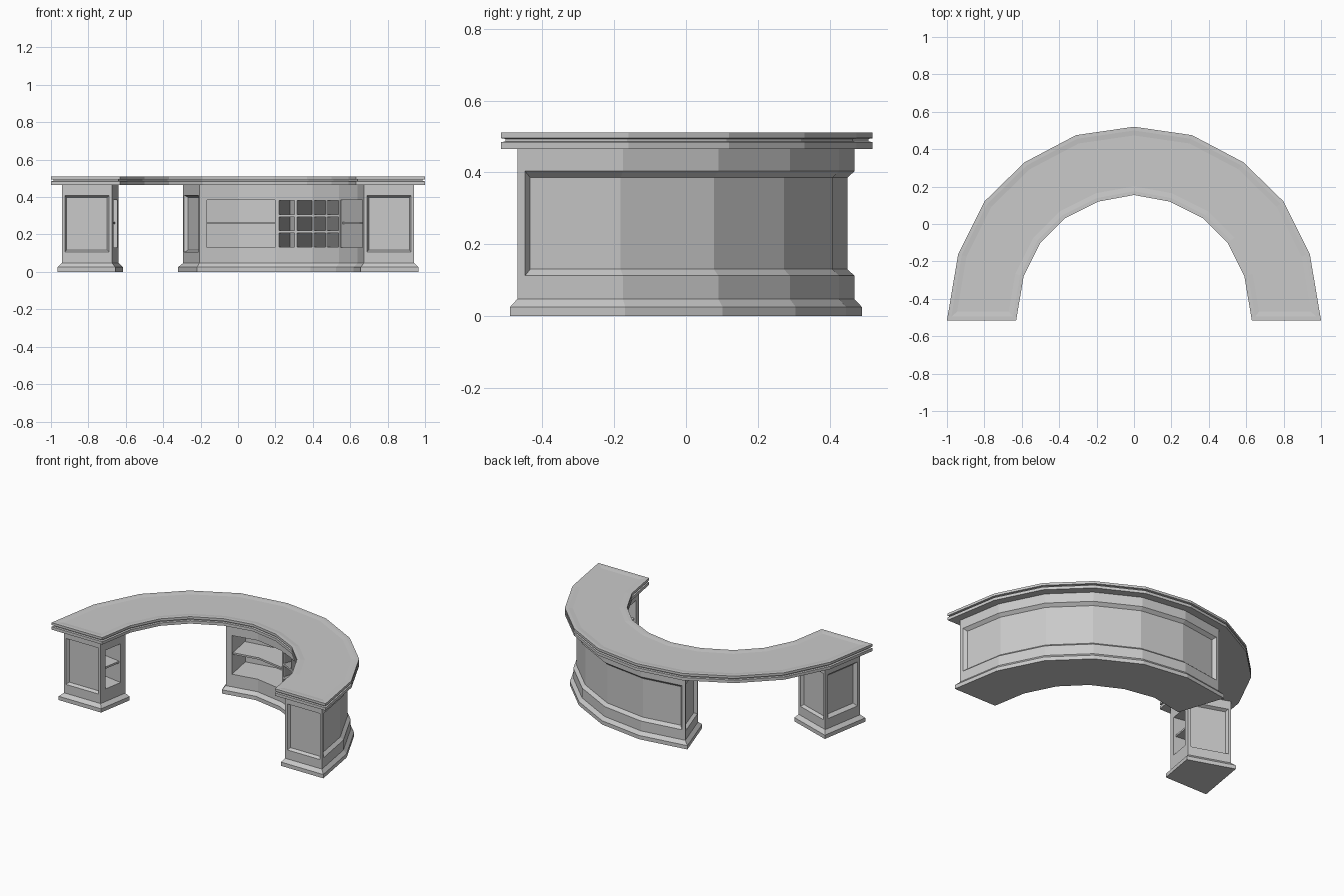
import bpy, bmesh
from mathutils import Vector

cube = bpy.data.objects.get("Cube")
if cube:
    bpy.data.objects.remove(cube)


def material(name, value):
    m = bpy.data.materials.new(name)
    m.use_nodes = True
    colour = (value, value, value, 1)
    m.diffuse_color = colour
    m.node_tree.nodes["Principled BSDF"].inputs["Base Color"].default_value = colour
    return m


GREY = material("plain grey", 0.59)
DARK = material("dark cubby grey", 0.34)

# Half outlines of the counter, from the open end to the centre of the back
OUTER = [(1, -.515), (.94, -.16), (.8, .12), (.585, .33), (.31, .475), (0, .52)]
INNER = [(.63, -.515), (.59, -.28), (.5, -.1), (.37, .03), (.19, .12), (0, .155)]


def mirrored(half):
    left = [Vector((-x, y)) for x, y in half]
    return left + [Vector(p) for p in half[-2::-1]]


outer, inner = mirrored(OUTER), mirrored(INNER)


def point(s, t):
    """Plan position at station s, fraction t from inner to outer edge."""
    i = max(0, min(int(s), len(outer) - 2))
    f = s - i
    return inner[i].lerp(inner[i + 1], f).lerp(outer[i].lerp(outer[i + 1], f), t)


def plan(stations, t0=0, t1=1):
    return [point(s, t1) for s in reversed(stations)] + [point(s, t0) for s in stations]


def offset(poly, dists):
    """Move every edge of a counter-clockwise outline inwards and mitre the corners."""
    n = len(poly)
    result = []
    for i in range(n):
        a = (poly[i] - poly[i - 1]).normalized()
        b = (poly[(i + 1) % n] - poly[i]).normalized()
        na, nb = Vector((-a.y, a.x)), Vector((-b.y, b.x))
        da, db = dists[i - 1], dists[i]
        det = na.x * nb.y - na.y * nb.x
        if abs(det) < 1e-4:
            move = na * da
        else:
            move = Vector(((da * nb.y - db * na.y) / det, (db * na.x - da * nb.x) / det))
        result.append(poly[i] + move)
    return result


def loft(poly, profile):
    """Stack offset outlines; returns the mesh, rows of side faces and the top."""
    bm = bmesh.new()
    n = len(poly)
    rings = [[bm.verts.new((p.x, p.y, z)) for p in offset(poly, [d] * n)] for d, z in profile]
    bm.faces.new(rings[0][::-1])
    rows = [[bm.faces.new((a[k], a[(k + 1) % n], b[(k + 1) % n], b[k])) for k in range(n)]
            for a, b in zip(rings, rings[1:])]
    top = bm.faces.new(rings[-1])
    bm.normal_update()
    return bm, rows, top


def finish(bm, name, mat=GREY):
    mesh = bpy.data.meshes.new(name)
    bm.to_mesh(mesh)
    bm.free()
    mesh.materials.append(mat)
    obj = bpy.data.objects.new(name, mesh)
    bpy.context.collection.objects.link(obj)
    return obj


def inset(bm, faces, width, depth=0):
    bmesh.ops.inset_region(bm, faces=faces, thickness=width, depth=depth,
                           use_even_offset=True, use_boundary=True)
    bm.normal_update()


def slab(name, stations, t0, t1, z0, z1, mat=GREY):
    bm, _, _ = loft(plan(stations, t0, t1), [(0, z0), (0, z1)])
    return finish(bm, name, mat)


def cabinet(name, a, b, pocket_depth):
    """Plinth and body with recessed panels outside and an open bay inside."""
    n = b - a
    end_a = .045 if a == 0 else 0
    end_b = .045 if b == len(outer) - 1 else 0
    body = offset(plan(list(range(a, b + 1))), [.05] * n + [end_a] + [.05] * n + [end_b])
    profile = [(-.02, 0), (-.02, .025), (0, .047), (0, .09), (0, .425), (0, .47)]
    bm, rows, _ = loft(body, profile)
    row = rows[3]
    for panel, frame, bevel in ((row[:n], .022, .018), ([row[n]], .016, .01),
                                ([row[2 * n + 1]], .016, .01)):
        inset(bm, panel, frame)
        inset(bm, panel, bevel, -.02)
    bay = row[n + 1:2 * n + 1]
    inset(bm, bay, .04)
    inset(bm, bay, .001, -pocket_depth)
    for v in {v for f in bay for v in f.verts}:
        v.co.y = max(v.co.y, -.43)
    finish(bm, name)


# Counter top with grooved edge and a gently sunken writing surface
bm, _, top = loft(plan(list(range(len(outer)))),
                  [(0, .465), (0, .484), (.012, .486), (.012, .493), (0, .495), (0, .511)])
inset(bm, [top], .02)
inset(bm, [top], .026, -.003)
finish(bm, "counter_top")

# Small pedestal and long curved cabinet
cabinet("pedestal", 0, 1, .19)
cabinet("curved_cabinet", 4, 10, .19)

# Shelves in the open bays
slab("pedestal_shelf", [.36, .86], .17, .64, .255, .267)
slab("back_shelf", [4.13, 5, 6], .17, .64, .255, .267)
slab("side_shelf", [8, 9, 9.66], .17, .64, .255, .267)

# Cubby grid: dark compartments behind a light face frame
span = [6.03, 7, 8]
slab("cubby_back", span, .6, .62, .12, .395, DARK)
for part, t0, t1, mat in (("frame", .14, .155, GREY), ("divider", .155, .6, DARK)):
    for i in range(5):
        s = 6.03 + i * .4925
        slab(f"cubby_upright_{part}_{i}", [s - .035, s + .035], t0, t1, .12, .395, mat)
    for i in range(4):
        z = .12 + i * .087
        slab(f"cubby_rail_{part}_{i}", span, t0, t1, z, z + .014, mat)

# Light partitions between the cubbies and the neighbouring shelves
for side, s in (("back", 5.975), ("side", 8.055)):
    slab(f"partition_{side}", [s - .02, s + .02], .145, .68, .12, .395)
